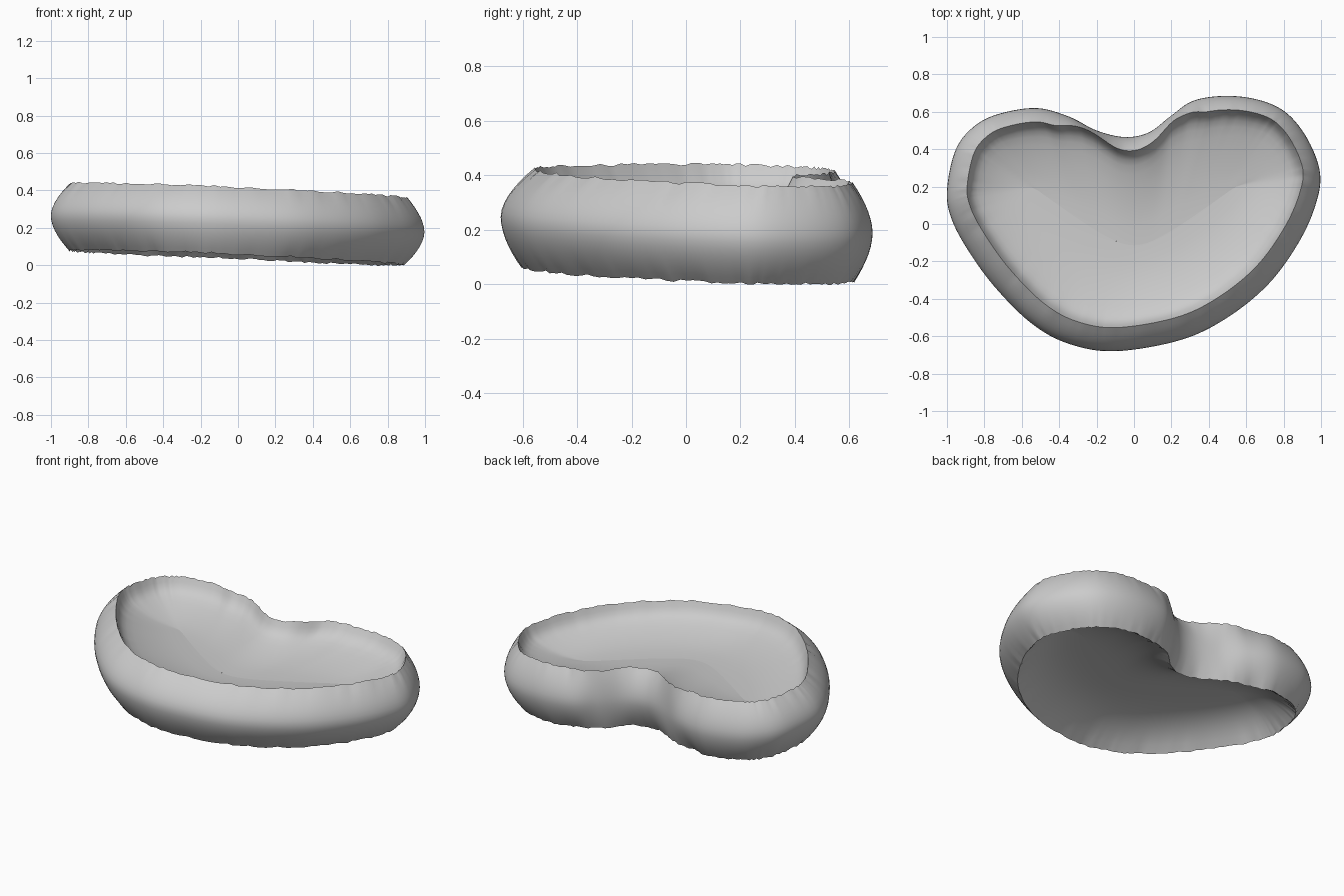
import bpy, math, random
from mathutils import Vector

cube = bpy.data.objects.get("Cube")
if cube:
    bpy.data.objects.remove(cube)
random.seed(4)

# Widest outline of the lopsided heart, clockwise from the cleft
OUTLINE = [(-.05, .465), (.08, .49), (.2, .58), (.32, .66), (.5, .685), (.68, .66),
           (.82, .59), (.93, .45), (.995, .27), (.97, .1), (.88, -.1), (.72, -.32),
           (.5, -.5), (.25, -.62), (-.1, -.68), (-.35, -.64), (-.55, -.53),
           (-.75, -.33), (-.9, -.12), (-.98, .04), (-1, .18), (-.96, .38),
           (-.88, .5), (-.75, .58), (-.53, .62), (-.35, .575), (-.2, .5)]
STEPS = 8


def smooth_loop(points):
    """Closed Catmull-Rom curve through the points."""
    pts = [Vector(p) for p in points]
    n = len(pts)
    loop = []
    for i in range(n):
        a, b, c, d = (pts[(i + k) % n] for k in (-1, 0, 1, 2))
        for j in range(STEPS):
            t = j / STEPS
            loop.append(0.5 * (2 * b + (c - a) * t + (2 * a - 5 * b + 4 * c - d) * t ** 2
                               + (3 * b - a - 3 * c + d) * t ** 3))
    return loop


outline = smooth_loop(OUTLINE)
count = len(outline)
inward = []
for i in range(count):
    along = outline[(i + 4) % count] - outline[i - 4]
    inward.append(Vector((along.y, -along.x)).normalized())
ripple = [random.uniform(-1, 1) * 0.005 for _ in range(count)]


def tilt(p):
    """Height offset of the slightly leaning body."""
    return -0.042 * p.x - 0.0235 * p.y


def pinch(p):
    """Narrower inset on both flanks of the cleft, so the cleft stays sharp."""
    off = abs(p.x + 0.03)
    if p.y < 0.4 or off > 0.4:
        return 1
    return 1 - 0.55 * math.sin(math.pi * off / 0.4) ** 2


def wall_ring(s):
    """Ring of the bulging wall, s from 0 (bottom edge) to 1 (rim)."""
    side = 2 * s - 1
    bulge = abs(side) ** 1.8
    ring = []
    for p, n, r in zip(outline, inward, ripple):
        if side > 0:
            inset, shift = 0.1, Vector((0.008, 0.026))
        else:
            inset, shift = 0.07 + 0.035 * abs(n.x), Vector((-0.006, 0.004))
        q = p + (n * inset * pinch(p) + shift) * bulge
        ring.append(Vector((q.x, q.y, 0.045 + 0.36 * s + tilt(q) + r * abs(side) ** 3)))
    return ring


def spine(p):
    """Point on the curved middle line that the sheets close on."""
    x = 0.6 * p.x
    return Vector((x, -0.22 + 0.75 * math.sqrt(x * x + 0.02), 0))


def sheet_rings(edge, base, move, profile):
    """Rings running from an edge to the middle line, raised or sunk by move."""
    rings = []
    for t, f in profile:
        ring = []
        for p in edge:
            q = p.lerp(spine(p), t)
            ragged = (p.z - base - tilt(p)) * (1 - t) ** 12
            q.z = base + tilt(q) + ragged + move * f
            ring.append(q)
        rings.append(ring)
    return rings


def loft(name, rings, material):
    """Join closed rings with quads and shade the result smooth."""
    verts = [v for ring in rings for v in ring]
    faces = []
    for k in range(len(rings) - 1):
        for i in range(count):
            j = (i + 1) % count
            faces.append((k * count + i, k * count + j,
                          (k + 1) * count + j, (k + 1) * count + i))
    mesh = bpy.data.meshes.new(name)
    mesh.from_pydata(verts, [], faces)
    mesh.materials.append(material)
    obj = bpy.data.objects.new(name, mesh)
    bpy.context.collection.objects.link(obj)
    bpy.ops.object.select_all(action='DESELECT')
    obj.select_set(True)
    bpy.context.view_layer.objects.active = obj
    bpy.ops.object.shade_smooth_by_angle(angle=math.radians(50))


grey = bpy.data.materials.new("plain grey")
grey.use_nodes = True
colour = (0.6, 0.6, 0.6, 1)
grey.diffuse_color = colour
grey.node_tree.nodes["Principled BSDF"].inputs["Base Color"].default_value = colour

# Bulging outer wall, with normals outward
wall = [wall_ring(k / 14) for k in range(15)]
loft("outer_wall", wall[::-1], grey)

# Sunken dish: a short steep lip, then a gentle slope to the middle line
dish = [(0, 0), (.03, .2), (.06, .34), (.1, .46), (.16, .56), (.25, .66),
        (.4, .79), (.6, .91), (.8, .98), (1, 1)]
loft("sunken_floor", sheet_rings(wall[-1], 0.405, -0.16, dish)[::-1], grey)

# Hollow underside, arching up close to the floor
arch = [(k / 12, 1 - (1 - k / 12) ** 3) for k in range(13)]
loft("hollow_underside", sheet_rings(wall[0], 0.045, 0.15, arch), grey)
